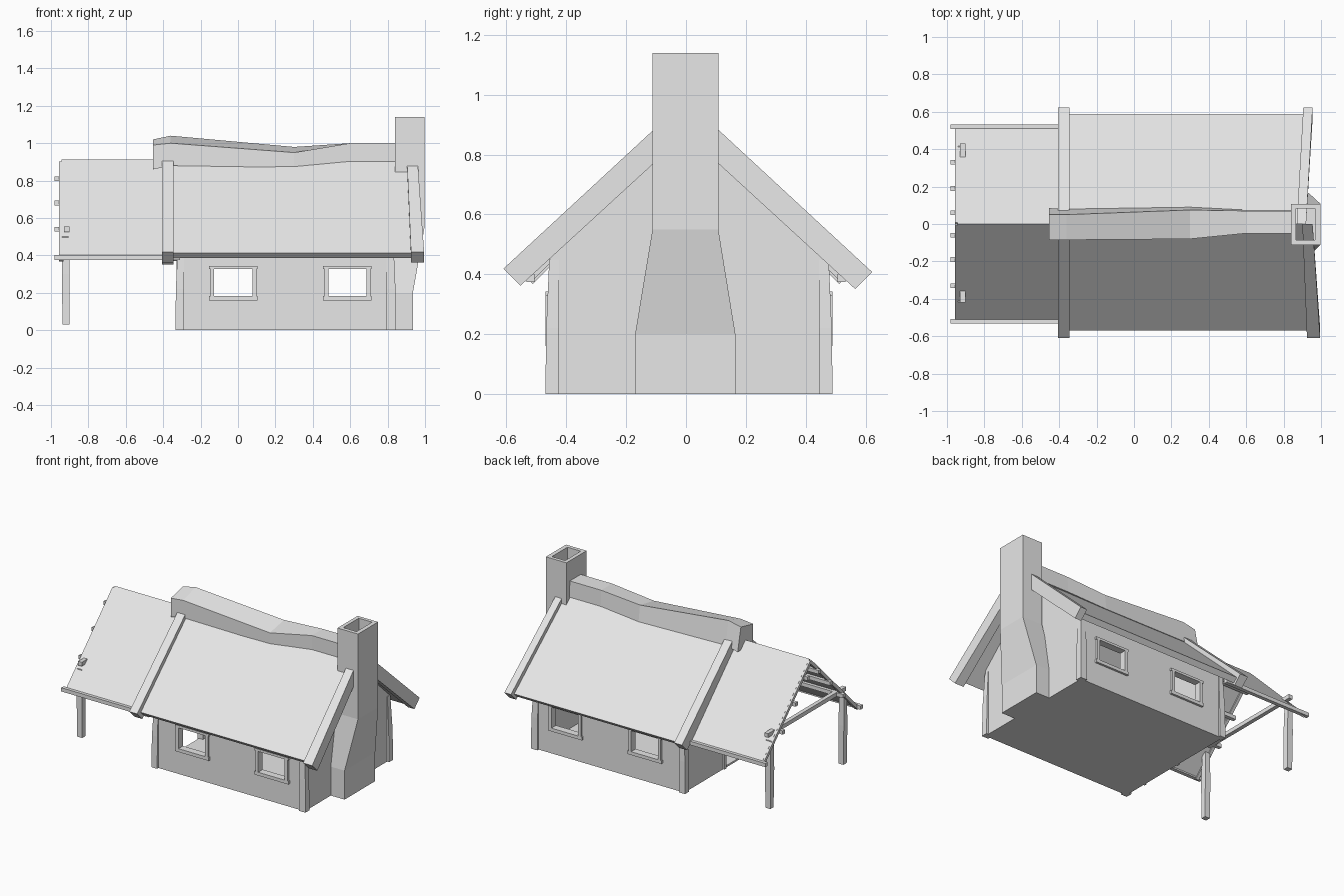
import bpy, bmesh
from mathutils import Vector

old = bpy.data.objects.get("Cube")
if old:
    bpy.data.objects.remove(old, do_unlink=True)

plaster = bpy.data.materials.new("light_grey")
plaster.use_nodes = True
plaster.diffuse_color = (0.8, 0.8, 0.8, 1)
plaster.node_tree.nodes["Principled BSDF"].inputs["Base Color"].default_value = (0.8, 0.8, 0.8, 1)


def loft(name, rings):
    """Skin a series of matching point rings and cap both ends."""
    bm = bmesh.new()
    loops = [[bm.verts.new(p) for p in ring] for ring in rings]
    n = len(loops[0])
    for a, b in zip(loops, loops[1:]):
        for i in range(n):
            j = (i + 1) % n
            bm.faces.new((a[i], a[j], b[j], b[i]))
    bm.faces.new(loops[0])
    bm.faces.new(loops[-1])
    bmesh.ops.recalc_face_normals(bm, faces=bm.faces)
    mesh = bpy.data.meshes.new(name)
    bm.to_mesh(mesh)
    bm.free()
    mesh.materials.append(plaster)
    obj = bpy.data.objects.new(name, mesh)
    bpy.context.collection.objects.link(obj)
    return obj


def rect(x0, x1, y0, y1, z):
    return [(x0, y0, z), (x1, y0, z), (x1, y1, z), (x0, y1, z)]


def box(name, x, y, z):
    return loft(name, [rect(*x, *y, z[0]), rect(*x, *y, z[1])])


def beam(name, a, b, size):
    """Square timber between two points in a plane of constant x or along x."""
    a, b = Vector(a), Vector(b)
    d = (b - a).normalized()
    u = Vector((0, 1, 0)) if abs(d.x) > 0.5 else Vector((1, 0, 0))
    v = d.cross(u)
    h = size / 2
    corners = [(-h, -h), (h, -h), (h, h), (-h, h)]
    return loft(name, [[p + u * i + v * j for i, j in corners] for p in (a, b)])


def slope(name, side, ridge_z, pitch, eave_y, thick, ridge_x, eave_x):
    """Half of a pitched roof, cut square to the slope at the eave."""
    ez, t = ridge_z - pitch * eave_y, thick * 0.71
    top, low = (0, ridge_z), (0, ridge_z - 2 * t)
    e_top, e_low = (eave_y, ez), (eave_y - t, ez - t)
    rings = []
    for k in (0, 1):
        pts = [(ridge_x[k], top), (ridge_x[k], low), (eave_x[k], e_low), (eave_x[k], e_top)]
        rings.append([(x, side * y, z) for x, (y, z) in pts])
    return loft(name, rings)


# House shell, hollowed and pierced by windows and a doorway
FRONT, BACK = -0.455, 0.475
gable = [(FRONT, 0), (BACK, 0), (BACK, 0.46), (0, 0.91), (FRONT, 0.475)]
walls = loft("house_walls", [[(x, y, z) for y, z in gable] for x in (-0.32, 0.83)])
windows = {"left": (0.48, 0.69), "right": (-0.13, 0.08)}
cutters = [box("room_cutter", (-0.29, 0.8), (FRONT + 0.03, BACK - 0.03), (0.012, 1.2)),
           box("door_cutter", (-0.4, -0.2), (-0.27, 0.03), (0.012, 0.38))]
for x in windows.values():
    cutters.append(box("window_cutter", x, (-0.7, 0.7), (0.18, 0.33)))
for cutter in cutters:
    cutter.hide_render = True
    mod = walls.modifiers.new("cut", 'BOOLEAN')
    mod.operation, mod.solver, mod.object = 'DIFFERENCE', 'EXACT', cutter
bpy.context.view_layer.objects.active = walls
walls.select_set(True)
for mod in list(walls.modifiers):
    bpy.ops.object.modifier_apply(modifier=mod.name)
for cutter in cutters:
    bpy.data.objects.remove(cutter, do_unlink=True)

# Window frames on both long walls
for side, (x0, x1) in windows.items():
    for face, y in (("front", (FRONT - 0.015, FRONT + 0.035)), ("back", (BACK - 0.035, BACK + 0.015))):
        name = f"{face}_{side}_window_"
        box(name + "sill", (x0 - 0.025, x1 + 0.025), y, (0.16, 0.183))
        box(name + "lintel", (x0 - 0.025, x1 + 0.025), y, (0.327, 0.343))
        box(name + "jamb_a", (x0 - 0.018, x0 + 0.003), y, (0.183, 0.327))
        box(name + "jamb_b", (x1 - 0.003, x1 + 0.018), y, (0.183, 0.327))

# Door frame
for y in ((-0.29, -0.27), (0.03, 0.05)):
    box("door_jamb", (-0.33, -0.29), y, (0, 0.38))
box("door_lintel", (-0.33, -0.29), (-0.29, 0.05), (0.38, 0.4))

# Corner posts that flare at the foot
for end, x_out, x_in, sx in (("right", -0.32, -0.29, -1), ("left", 0.83, 0.795, 1)):
    for face, y_out, sy in (("front", FRONT, -1), ("back", BACK, 1)):
        rings = []
        for z, flare in ((0, 0.015), (0.22, 0.012), (0.45, 0.002)):
            xs = sorted((x_out + sx * flare, x_in))
            ys = sorted((y_out + sy * flare, y_out - sy * 0.03))
            rings.append(rect(*xs, *ys, z))
        loft(f"{face}_{end}_corner_post", rings)

# Main roof with verge boards, the chimney end splaying outwards
for face, s, eave, verge, r_top, r_low in (
        ("front", -1, 0.57, 0.61, (0.9, 0.955), (0.925, 0.995)),
        ("back", 1, 0.587, 0.622, (0.87, 0.92), (0.905, 0.955))):
    slope(f"{face}_roof", s, 0.95, 0.94, eave, 0.04, (-0.37, r_top[0] + 0.02), (-0.37, r_low[0] + 0.02))
    slope(f"{face}_verge_right", s, 0.983, 0.925, verge, 0.08, (-0.405, -0.345), (-0.405, -0.345))
    slope(f"{face}_verge_left", s, 0.983, 0.925, verge, 0.08, r_top, r_low)

# Sagging ridge cap: x, front y, peak y, back y, low z, front z, peak z
cap = [(-0.455, -0.085, 0.05, 0.085, 0.86, 0.99, 1.02),
       (-0.36, -0.085, 0.05, 0.08, 0.88, 1.0, 1.04),
       (0.3, -0.08, 0.075, 0.09, 0.87, 0.95, 0.98),
       (0.6, -0.05, 0.07, 0.075, 0.89, 1.0, 1.0),
       (0.86, -0.05, 0.07, 0.075, 0.89, 1.0, 1.0)]
loft("ridge_cap", [[(x, yf, lo), (x, yf, zf), (x, yp, zp), (x, yb, lo)]
                   for x, yf, yp, yb, lo, zf, zp in cap])

# Chimney, broad at the foot with an open flue
loft("chimney", [rect(0.8, 0.935, -0.17, 0.165, 0),
                 rect(0.8, 0.935, -0.17, 0.165, 0.2),
                 rect(0.84, 0.997, -0.112, 0.108, 0.55),
                 rect(0.84, 0.997, -0.112, 0.108, 1.14),
                 rect(0.866, 0.968, -0.086, 0.084, 1.14),
                 rect(0.866, 0.968, -0.086, 0.084, 0.8)])

# Porch roof on rafters and purlins
for face, s in (("front", -1), ("back", 1)):
    slope(f"{face}_porch_roof", s, 0.912, 1.0, 0.525, 0.014, (-0.945, -0.37), (-0.945, -0.37))
    beam(f"{face}_porch_rafter", (-0.945, 0, 0.895), (-0.945, s * 0.52, 0.375), 0.022)
    for y, z in ((0.52, 0.388), (0.33, 0.54), (0.19, 0.68), (0.06, 0.81)):
        beam(f"{face}_porch_purlin", (-0.98, s * y, z), (-0.31, s * y, z), 0.026)
    y = s * 0.4
    loft(f"{face}_porch_post", [rect(-0.938, -0.9, y - 0.018, y + 0.018, 0.03),
                                rect(-0.942, -0.9, y - 0.02, y + 0.02, 0.3),
                                rect(-0.94, -0.905, y - 0.016, y + 0.016, 0.5)])
beam("porch_tie_beam", (-0.916, -0.42, 0.54), (-0.916, 0.43, 0.54), 0.028)
